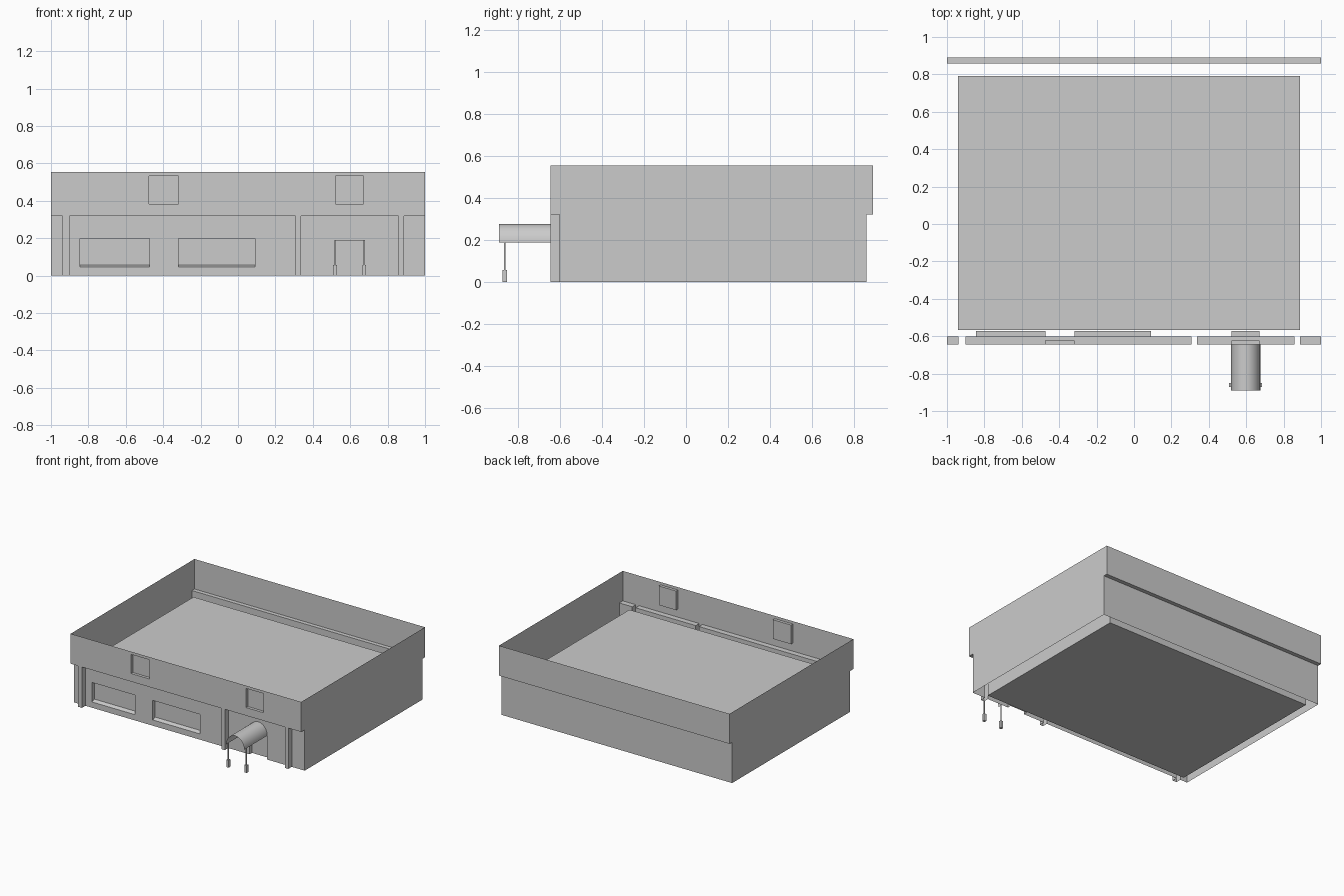
import bpy, bmesh, math
from mathutils import Vector

if "Cube" in bpy.data.objects:
    bpy.data.objects.remove(bpy.data.objects["Cube"])

OUT, WALL, IN = -0.645, -0.602, -0.572      # front parapet, wall and recess planes
BACK, BACK_TOP = 0.857, 0.889
H, LEDGE = 0.555, 0.32


def finish(name, bm, smooth=False):
    bmesh.ops.remove_doubles(bm, verts=bm.verts, dist=1e-5)
    bmesh.ops.dissolve_limit(bm, angle_limit=0.01, verts=bm.verts, edges=bm.edges) if not smooth else None
    me = bpy.data.meshes.new(name)
    bm.to_mesh(me)
    bm.free()
    for p in me.polygons:
        p.use_smooth = smooth
    ob = bpy.data.objects.new(name, me)
    bpy.context.collection.objects.link(ob)
    return ob


def face(bm, pts, hint):
    """Add a face whose normal points along the hint."""
    f = bm.faces.new([bm.verts.new(p) for p in pts])
    f.normal_update()
    if f.normal.dot(Vector(hint)) < 0:
        f.normal_flip()


def box(name, x0, x1, y0, y1, z0, z1):
    bm = bmesh.new()
    bmesh.ops.create_cube(bm, size=1)
    for v in bm.verts:
        v.co = ((x0 + x1) / 2 + v.co.x * (x1 - x0),
                (y0 + y1) / 2 + v.co.y * (y1 - y0),
                (z0 + z1) / 2 + v.co.z * (z1 - z0))
    return finish(name, bm)


# Front relief: (x0, x1, z0, z1, y) areas, later ones override
areas = [(-1, 1, LEDGE, H, OUT), (-1, 1, 0, LEDGE, WALL)]
areas += [(a, b, 0, LEDGE, OUT) for a, b in ((-0.938, -0.902), (0.308, 0.337), (0.858, 0.888))]  # pilasters
areas += [(a, b, 0.045, 0.198, IN) for a, b in ((-0.845, -0.473), (-0.318, 0.09))]               # windows
areas += [(0.522, 0.672, 0, 0.187, IN)]                                                          # door
areas += [(a, b, 0.383, 0.533, OUT + 0.022) for a, b in ((-0.475, -0.318), (0.522, 0.672))]      # panels
xs = sorted({v for a in areas for v in a[:2]})
zs = sorted({v for a in areas for v in a[2:4]})


def depth(i, k):
    x, z = (xs[i] + xs[i + 1]) / 2, (zs[k] + zs[k + 1]) / 2
    return [a[4] for a in areas if a[0] < x < a[1] and a[2] < z < a[3]][-1]


bm = bmesh.new()
for i in range(len(xs) - 1):
    for k in range(len(zs) - 1):
        x0, x1, z0, z1, y = xs[i], xs[i + 1], zs[k], zs[k + 1], depth(i, k)
        face(bm, [(x0, y, z0), (x1, y, z0), (x1, y, z1), (x0, y, z1)], (0, -1, 0))
        if i + 2 < len(xs) and abs(depth(i + 1, k) - y) > 1e-6:
            n = depth(i + 1, k)
            face(bm, [(x1, y, z0), (x1, n, z0), (x1, n, z1), (x1, y, z1)], (n - y, 0, 0))
        if k + 2 < len(zs) and abs(depth(i, k + 1) - y) > 1e-6:
            n = depth(i, k + 1)
            face(bm, [(x0, y, z1), (x1, y, z1), (x1, n, z1), (x0, n, z1)], (0, 0, n - y))
# Slope the window sills
for v in bm.verts:
    if abs(v.co.z - 0.045) < 1e-4 and abs(v.co.y - IN) < 1e-4:
        v.co.z = 0.056
finish("front_wall", bm)

# Side walls and stepped back wall
bm = bmesh.new()
back = [(BACK, 0), (BACK, LEDGE), (BACK_TOP, LEDGE), (BACK_TOP, H)]
side = [(WALL, 0)] + back + [(OUT, H), (OUT, LEDGE), (WALL, LEDGE)]
for s in (-1, 1):
    face(bm, [(s, y, z) for y, z in side], (s, 0, 0))
for (ya, za), (yb, zb) in zip(back, back[1:]):
    face(bm, [(-1, ya, za), (1, ya, za), (1, yb, zb), (-1, yb, zb)], (0, zb - za, ya - yb))
finish("side_and_back_walls", bm)

# Inner block carrying the flat roof
box("roof_block", -0.94, 0.888, -0.568, 0.792, 0.003, 0.31)

# Barrel entrance canopy
bm = bmesh.new()
cx, cz, rx, rz, n = 0.597, 0.187, 0.078, 0.088, 24
for j in range(n):
    p = [(cx + rx * math.cos(t), cz + rz * math.sin(t)) for t in (math.pi * j / n, math.pi * (j + 1) / n)]
    face(bm, [(p[0][0], -0.889, p[0][1]), (p[1][0], -0.889, p[1][1]),
              (p[1][0], WALL, p[1][1]), (p[0][0], WALL, p[0][1])],
         (math.cos(math.pi * (j + .5) / n), 0, math.sin(math.pi * (j + .5) / n)))
finish("entrance_canopy", bm, smooth=True)

# Canopy posts on small bases
for label, s in (("left", -1), ("right", 1)):
    x = cx + s * 0.078
    box(label + "_canopy_post", x - 0.003, x + 0.003, -0.864, -0.858, 0.05, 0.19)
    box(label + "_post_base", x - 0.01, x + 0.01, -0.871, -0.851, 0, 0.058)
